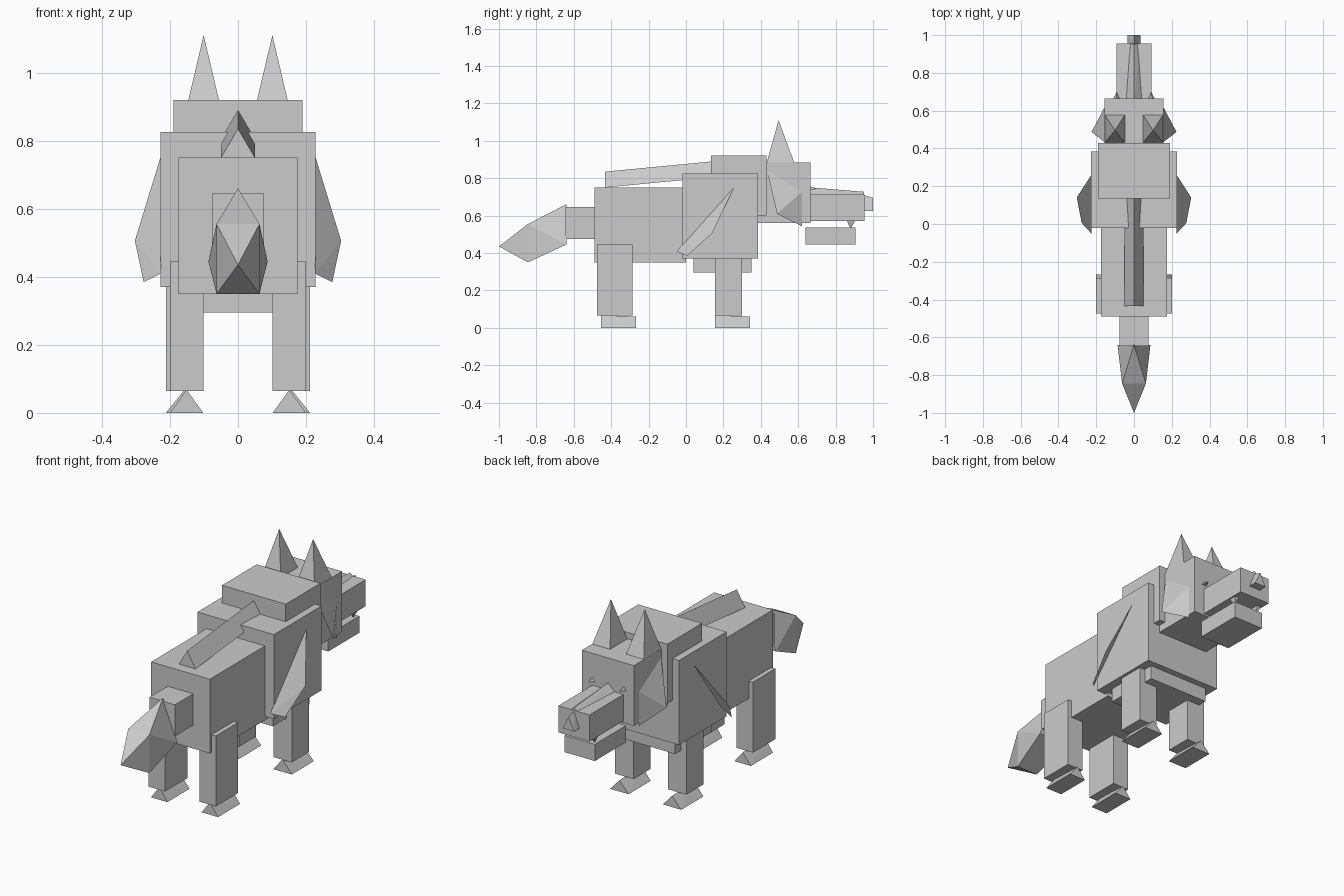
import bpy
import bmesh

old = bpy.data.objects.get("Cube")
if old:
    bpy.data.objects.remove(old, do_unlink=True)

# Single plain grey coat
GREY = (0.6, 0.6, 0.6, 1)
coat = bpy.data.materials.new("plain grey")
coat.use_nodes = True
coat.diffuse_color = GREY
coat.node_tree.nodes["Principled BSDF"].inputs["Base Color"].default_value = GREY


def hull(name, points):
    """Flat-faced convex solid around a few corner points."""
    bm = bmesh.new()
    verts = [bm.verts.new(p) for p in points]
    bmesh.ops.convex_hull(bm, input=verts)
    bmesh.ops.dissolve_limit(bm, angle_limit=0.001, verts=bm.verts[:], edges=bm.edges[:])
    bmesh.ops.recalc_face_normals(bm, faces=bm.faces[:])
    mesh = bpy.data.meshes.new(name)
    bm.to_mesh(mesh)
    bm.free()
    mesh.materials.append(coat)
    obj = bpy.data.objects.new(name, mesh)
    bpy.context.collection.objects.link(obj)
    return obj


def box(name, xs, ys, zs):
    return hull(name, [(x, y, z) for x in xs for y in ys for z in zs])


def central_box(name, half, ys, zs):
    return box(name, (-half, half), ys, zs)


def ridge(name, cx, back, front):
    """Triangular prism along y; each end is (y, half width, base z, top z)."""
    pts = []
    for y, w, low, top in (back, front):
        pts += [(cx - w, y, low), (cx + w, y, low), (cx, y, top)]
    return hull(name, pts)


# Body and head blocks
central_box("hindquarters", 0.175, (-0.49, 0.0), (0.35, 0.75))
central_box("chest", 0.228, (-0.02, 0.385), (0.37, 0.825))
central_box("belly_plate", 0.18, (0.04, 0.35), (0.295, 0.38))
central_box("neck_ruff", 0.19, (0.135, 0.43), (0.60, 0.92))
central_box("head", 0.155, (0.38, 0.665), (0.56, 0.885))
central_box("muzzle", 0.093, (0.65, 0.955), (0.57, 0.713))
central_box("lower_jaw", 0.09, (0.64, 0.905), (0.445, 0.535))
central_box("tail_base", 0.076, (-0.645, -0.48), (0.475, 0.645))

# Ridges and nose
ridge("back_mane", 0, (-0.433, 0.05, 0.75, 0.835), (0.2, 0.05, 0.81, 0.895))
ridge("muzzle_ridge", 0, (0.65, 0.05, 0.705, 0.752), (0.953, 0.034, 0.70, 0.727))
ridge("nose", 0, (0.95, 0.034, 0.625, 0.71), (1.0, 0.034, 0.625, 0.695))

# Bushy tail: triangle, then square, then a point
hull("tail_tip", [(0, -0.64, 0.66), (-0.087, -0.64, 0.445), (0.087, -0.64, 0.445),
                  (0, -1.0, 0.435)]
     + [(x, -0.845, z) for x in (-0.063, 0.063) for z in (0.35, 0.555)])

# Paired parts
for side, s in (("left", 1), ("right", -1)):
    def pair(name, points):
        return hull(side + "_" + name, [(s * x, y, z) for x, y, z in points])

    pair("ear", [(x, y, 0.885) for x in (0.048, 0.154) for y in (0.432, 0.578)]
         + [(0.101, 0.495, 1.11)])
    pair("cheek_fur", [(0.155, 0.433, 0.84), (0.155, 0.62, 0.727),
                       (0.155, 0.62, 0.543), (0.225, 0.487, 0.61)])
    pair("shoulder_fur", [(0.226, 0.26, 0.757), (0.303, 0.14, 0.506),
                          (0.277, 0.005, 0.384), (0.226, -0.05, 0.41)])
    pair("eye", [(0.075, 0.66, 0.735), (0.11, 0.66, 0.735),
                 (0.095, 0.66, 0.757), (0.092, 0.7, 0.742)])
    pair("fang", [(x, y, 0.572) for x in (0.06, 0.085) for y in (0.86, 0.905)]
         + [(0.072, 0.88, 0.53)])
    # Legs with wedge-shaped feet
    for end, outer, y0, y1, top in (("front", 0.212, 0.155, 0.30, 0.38),
                                    ("rear", 0.2, -0.475, -0.285, 0.445)):
        name = side + "_" + end
        box(name + "_leg", (s * 0.102, s * outer), (y0, y1), (0.065, top))
        heel = y0 if end == "front" else y0 + 0.02
        w = (outer - 0.102) / 2
        ridge(name + "_foot", s * (0.102 + w),
              (heel, w, 0, 0.068), (heel + 0.188, w, 0, 0.06))
